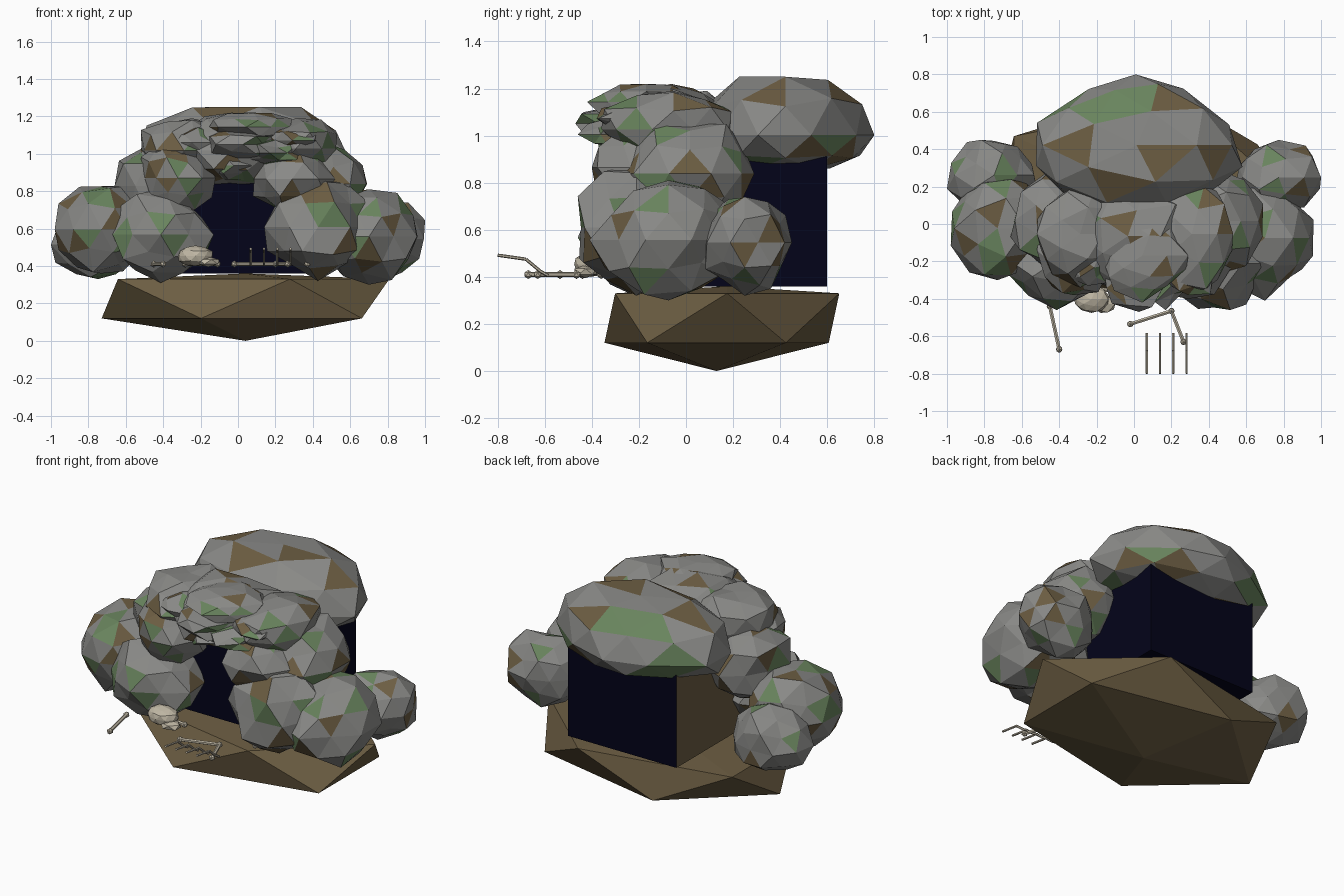
import bpy, bmesh, math, random
from mathutils import Vector

if "Cube" in bpy.data.objects:
    bpy.data.objects.remove(bpy.data.objects["Cube"])

random.seed(11)


def material(name, rgb):
    m = bpy.data.materials.new(name)
    m.diffuse_color = (*rgb, 1)
    m.use_nodes = True
    m.node_tree.nodes["Principled BSDF"].inputs["Base Color"].default_value = m.diffuse_color
    return m


STONE = material("grey stone", (0.25, 0.25, 0.24))
MOSS = material("moss green", (0.14, 0.23, 0.11))
DIRT = material("dirt brown", (0.15, 0.11, 0.055))
DARK = material("cave dark", (0.001, 0.001, 0.010))
BONE = material("old bone", (0.52, 0.47, 0.37))


def finish(name, bm, mats):
    bmesh.ops.recalc_face_normals(bm, faces=bm.faces)
    me = bpy.data.meshes.new(name)
    bm.to_mesh(me)
    bm.free()
    for m in mats:
        me.materials.append(m)
    ob = bpy.data.objects.new(name, me)
    bpy.context.collection.objects.link(ob)
    return ob


def fit(bm, bounds):
    """Stretch the mesh so it fills the given (low, high) pairs."""
    for i, (lo, hi) in enumerate(bounds):
        vals = [v.co[i] for v in bm.verts]
        a, b = min(vals), max(vals)
        for v in bm.verts:
            v.co[i] = lo + (v.co[i] - a) / (b - a) * (hi - lo)


def rock(name, x, y, z, jitter=0.13, mats=(STONE, MOSS, DIRT), sub=2):
    bm = bmesh.new()
    bmesh.ops.create_icosphere(bm, subdivisions=sub, radius=1)
    for v in bm.verts:
        v.co *= 1 + random.uniform(-jitter, jitter)
    fit(bm, (x, y, z))
    if len(mats) == 3:  # scattered moss and dirt patches
        for f in bm.faces:
            r = random.random()
            f.material_index = 1 if r < 0.11 else 2 if r < 0.21 else 0
    return finish(name, bm, mats)


# ground: flattened low-poly lump with a nearly level top
bm = bmesh.new()
bmesh.ops.create_icosphere(bm, subdivisions=1, radius=1)
for v in bm.verts:
    c = v.co
    h = 0.0 if c.z < -0.7 else 0.12 if c.z < 0 else 0.33 if c.z < 0.7 else 0.36
    y = 0.14 + 0.56 * c.y + (0.035 if c.z > 0 else -0.01)
    x = 0.04 + 0.86 * c.x - (0.06 if c.z > 0 and c.x < -0.5 else 0)
    v.co = Vector((x, y, h))
finish("ground", bm, [DIRT])

# dark cave interior, with one earth-coloured side
bm = bmesh.new()
bmesh.ops.create_cube(bm, size=1)
fit(bm, ((-0.355, 0.38), (-0.1, 0.6), (0.36, 1.0)))
bm.normal_update()
for f in bm.faces:
    f.material_index = 1 if f.normal.x < -0.5 else 0
finish("cave_interior", bm, [DARK, DIRT])

# large roof boulder: flat top and underside, pointed at the rear
crown = rock("roof_boulder", (-0.57, 0.58), (0.06, 0.8), (-1, 1), 0.05)
for v in crown.data.vertices:
    t = max(0, (v.co.y - 0.45) / 0.35)
    v.co.x *= 1 - 0.35 * t
    z = v.co.z
    v.co.z = min(1.25, 1.0 + 0.28 * z) if z > 0 else max(0.86, 1.0 + 0.19 * z)

# side boulders, left then right
rock("back_boulder_left", (-1.0, -0.52), (0.06, 0.45), (0.33, 0.73))
rock("back_boulder_right", (0.54, 1.0), (0.07, 0.45), (0.32, 0.74))
rock("side_boulder_left", (-0.98, -0.47), (-0.3, 0.25), (0.36, 0.83))
rock("side_boulder_right", (0.45, 0.96), (-0.41, 0.2), (0.3, 0.81))
rock("mouth_boulder_left", (-0.67, -0.13), (-0.46, 0.08), (0.31, 0.81))
rock("mouth_boulder_right", (0.14, 0.70), (-0.46, 0.08), (0.32, 0.87))
rock("shoulder_left", (-0.66, -0.2), (-0.26, 0.3), (0.62, 1.05))
rock("shoulder_right", (0.2, 0.69), (-0.28, 0.29), (0.62, 1.05))
rock("inner_left", (-0.52, -0.12), (-0.38, 0.12), (0.67, 1.05))
rock("inner_right", (0.08, 0.52), (-0.40, 0.12), (0.68, 1.05))
rock("upper_left", (-0.52, -0.06), (-0.34, 0.24), (0.85, 1.19), 0.15)
rock("upper_right", (0.06, 0.53), (-0.36, 0.24), (0.85, 1.19), 0.15)

# lintel over the mouth, with loose slabs layered on its face
rock("lintel", (-0.32, 0.32), (-0.36, 0.25), (0.82, 1.22), 0.14)
slabs = [(-0.03, 0.94, 0.18, -0.37), (0.16, 1.00, 0.19, -0.46),
         (0.02, 1.05, 0.22, -0.47), (-0.24, 1.06, 0.18, -0.33),
         (0.27, 1.08, 0.17, -0.38), (0.05, 1.14, 0.24, -0.42)]
for i, (x, z, w, front) in enumerate(slabs):
    rock(f"slab_{i + 1}", (x - w, x + w), (front, front + 0.5),
         (z - 0.08, z + 0.08), 0.17)


def rod(bm, a, b, r):
    a, b = Vector(a), Vector(b)
    d = b - a
    res = bmesh.ops.create_cone(bm, cap_ends=True, segments=6, radius1=r,
                                radius2=r, depth=d.length)
    q = d.to_track_quat('Z', 'Y')
    for v in res["verts"]:
        v.co = q @ v.co + (a + b) / 2


# long bones: shaft with a knob at each end
bones = [((-0.45, -0.44), (-0.40, -0.67)), ((-0.02, -0.535), (0.2, -0.465)),
         ((0.2, -0.465), (0.265, -0.63)), ((0.37, -0.36), (0.45, -0.30)),
         ((-0.28, -0.33), (-0.11, -0.36))]
for i, (a, b) in enumerate(bones):
    bm = bmesh.new()
    rod(bm, (*a, 0.41), (*b, 0.41), 0.011)
    for p in (a, b):
        res = bmesh.ops.create_icosphere(bm, subdivisions=1, radius=0.019)
        for v in res["verts"]:
            v.co += Vector((*p, 0.41))
    finish(f"bone_{i + 1}", bm, [BONE])

# ribs: thin bent rods rising toward the front
for i in range(4):
    x = 0.068 + 0.071 * i
    pts = [(x, -0.585, 0.405), (x, -0.62, 0.425), (x, -0.68, 0.475), (x, -0.8, 0.492)]
    bm = bmesh.new()
    for a, b in zip(pts, pts[1:]):
        rod(bm, a, b, 0.007)
    finish(f"rib_{i + 1}", bm, [BONE])

# skull and jaw
rock("skull", (-0.32, -0.135), (-0.475, -0.33), (0.40, 0.51), 0.05, (BONE,), 2)
rock("jaw", (-0.22, -0.10), (-0.475, -0.38), (0.395, 0.45), 0.05, (BONE,), 1)
